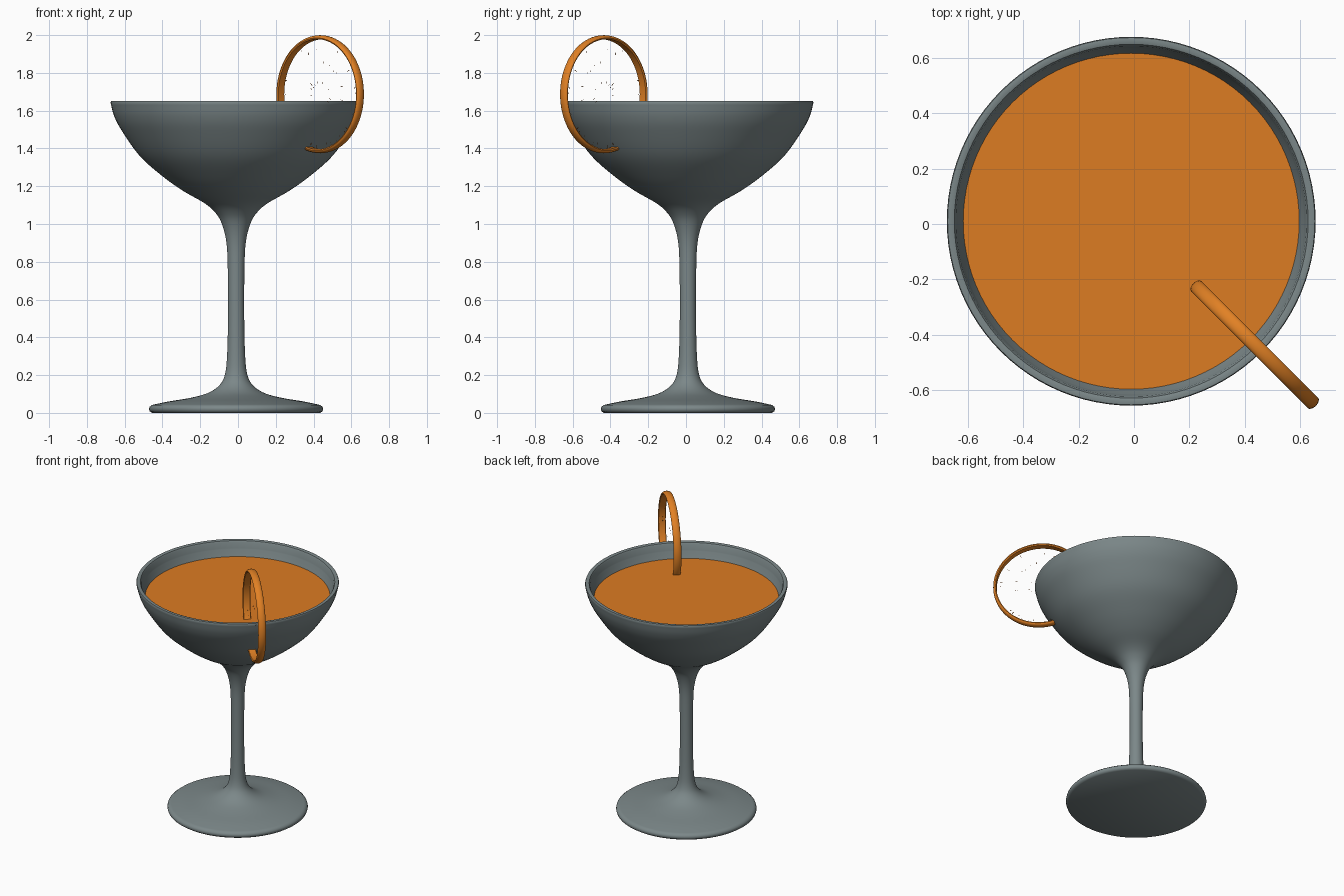
import bpy, bmesh, math, random
from mathutils import Vector

if "Cube" in bpy.data.objects:
    bpy.data.objects.remove(bpy.data.objects["Cube"])

CENTRE = (-0.01, 0.01, 0)


def material(name, rgb):
    mat = bpy.data.materials.new(name)
    mat.use_nodes = True
    mat.diffuse_color = (*rgb, 1)
    mat.node_tree.nodes["Principled BSDF"].inputs["Base Color"].default_value = (*rgb, 1)
    return mat


def smooth_path(points, steps=5):
    """Catmull-Rom curve through the profile points."""
    pts = [Vector(p) for p in points]
    pts = [pts[0]] + pts + [pts[-1]]
    path = []
    for a, b, c, d in zip(pts, pts[1:], pts[2:], pts[3:]):
        for i in range(steps):
            t = i / steps
            path.append(b + (c - a) * t / 2 + (2 * a - 5 * b + 4 * c - d) * t**2 / 2
                        + (3 * b - a - 3 * c + d) * t**3 / 2)
    return path + [pts[-1]]


def finish(bm, name, mat, location, rotation=(0, 0, 0), smooth=True):
    mesh = bpy.data.meshes.new(name)
    bm.to_mesh(mesh)
    bm.free()
    mesh.materials.append(mat)
    obj = bpy.data.objects.new(name, mesh)
    bpy.context.collection.objects.link(obj)
    obj.location, obj.rotation_euler = location, rotation
    if smooth:
        bpy.ops.object.select_all(action="DESELECT")
        obj.select_set(True)
        bpy.context.view_layer.objects.active = obj
        bpy.ops.object.shade_smooth_by_angle(angle=math.radians(40))
    return obj


def lathe(name, profile, mat, location=CENTRE, rotation=(0, 0, 0), closed=False, sides=96):
    """Turn a (radius, height) profile around the local z axis."""
    bm = bmesh.new()
    verts = [bm.verts.new((r, 0, z)) for r, z in profile]
    pairs = list(zip(verts, verts[1:])) + ([(verts[-1], verts[0])] if closed else [])
    edges = [bm.edges.new(p) for p in pairs]
    bmesh.ops.spin(bm, geom=verts + edges, cent=(0, 0, 0), axis=(0, 0, 1),
                   angle=math.tau, steps=sides, use_merge=True)
    bmesh.ops.remove_doubles(bm, verts=bm.verts, dist=0.0001)
    bmesh.ops.recalc_face_normals(bm, faces=bm.faces)
    return finish(bm, name, mat, location, rotation)


glass_grey = material("glass grey", (0.20, 0.245, 0.25))
drink_orange = material("drink orange", (0.72, 0.20, 0.016))
peel_orange = material("peel orange", (0.76, 0.22, 0.018))
pulp_brown = material("pulp brown", (0.36, 0.11, 0.02))

# Glass: foot, stem and bowl in one turned profile
foot_edge = [(0, 0), (0.445, 0), (0.457, 0.008), (0.461, 0.02), (0.458, 0.032)]
outside = smooth_path([
    (0.445, 0.042), (0.36, 0.06), (0.24, 0.08), (0.15, 0.105), (0.09, 0.145),
    (0.06, 0.2), (0.048, 0.3), (0.043, 0.5), (0.044, 0.75), (0.051, 0.9),
    (0.075, 1.0), (0.11, 1.06), (0.167, 1.11), (0.28, 1.175), (0.39, 1.253),
    (0.51, 1.36), (0.606, 1.495), (0.645, 1.57), (0.662, 1.63)])
rim = [(0.665, 1.642), (0.662, 1.65), (0.65, 1.652), (0.638, 1.648), (0.632, 1.638)]
inside = smooth_path([
    (0.626, 1.6), (0.605, 1.545), (0.57, 1.47), (0.48, 1.365), (0.37, 1.272),
    (0.26, 1.197), (0.15, 1.13), (0, 1.09)])
lathe("cocktail_glass", foot_edge + outside + rim + inside, glass_grey)

# Drink filling the bowl
lathe("drink", [(0, 1.547), (0.609, 1.547), (0.573, 1.47), (0.483, 1.365),
                (0.373, 1.272), (0.15, 1.135), (0, 1.1)], drink_orange)

# Citrus slice standing across the rim: rounded outside, flat inside
SLICE = (0.435, -0.435, 1.687)
TURN = (0, math.pi / 2, math.pi / 4)
band = [(0.291, -0.022), (0.291, 0.022)]
for i in range(9):
    a = math.pi / 2 - math.pi * i / 8
    band.append((0.298 + 0.0145 * math.cos(a), 0.026 * math.sin(a)))
lathe("slice_peel", band, peel_orange, SLICE, TURN, closed=True)

# Sparse radial flecks of pulp in the plane of the slice
random.seed(4)
bm = bmesh.new()
for i in range(44):
    a = math.tau * i / 44 + random.uniform(-0.05, 0.05)
    out = Vector((math.cos(a), math.sin(a), 0))
    side = Vector((-out.y, out.x, 0))
    r = random.choice((0.05, 0.15, 0.22, 0.24, 0.25)) + random.uniform(0, 0.02)
    length, width = random.uniform(0.008, 0.03), random.uniform(0.001, 0.003)
    bm.faces.new([bm.verts.new(p) for p in (
        out * r, out * (r + length / 2) + side * width,
        out * (r + length), out * (r + length / 2) - side * width)])
finish(bm, "slice_pulp", pulp_brown, SLICE, TURN, smooth=False)
